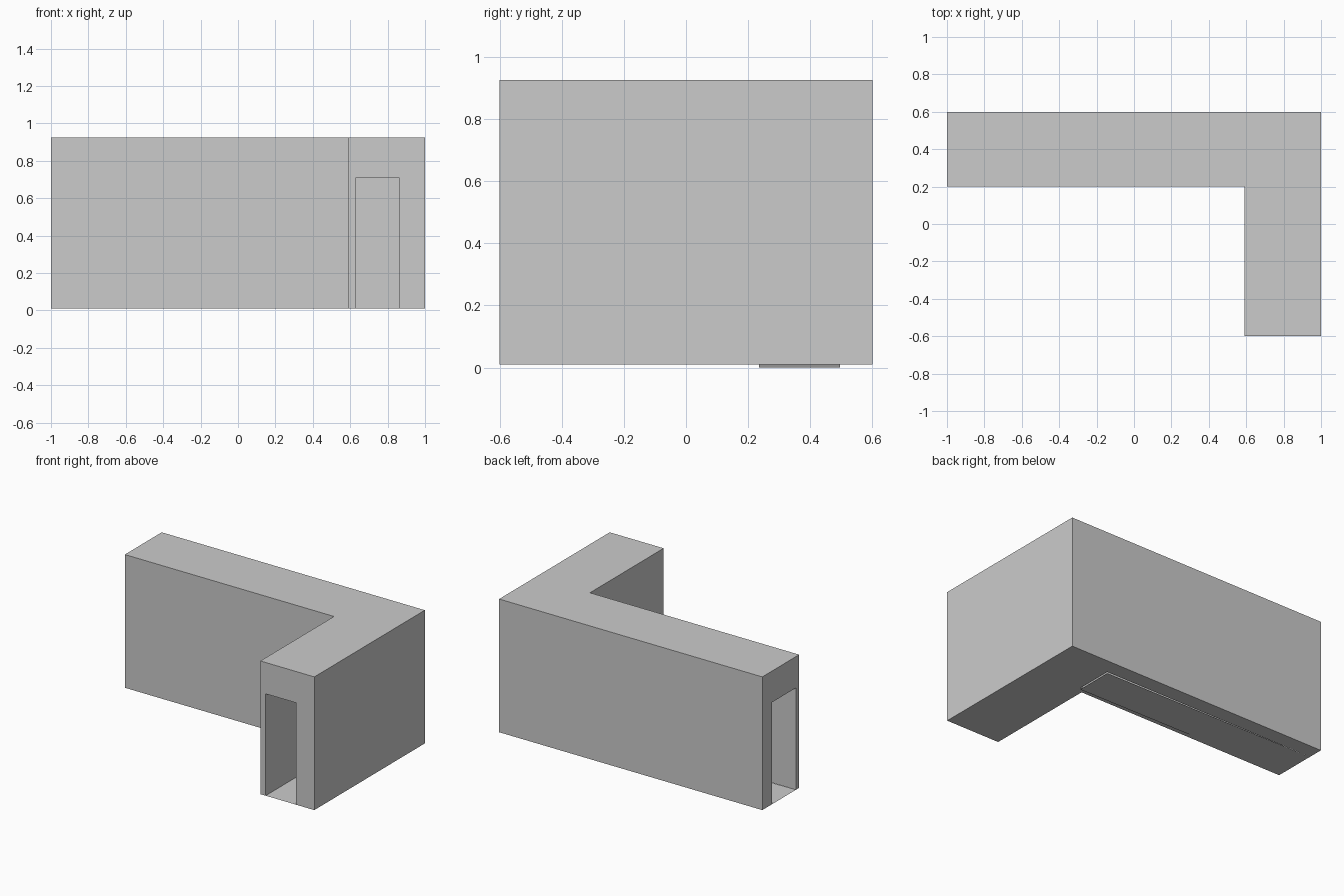
import bpy

if "Cube" in bpy.data.objects:
    bpy.data.objects.remove(bpy.data.objects["Cube"])

BASE, CEILING, TOP = 0.01, 0.71, 0.925


def add_mesh(name, verts, faces):
    mesh = bpy.data.meshes.new(name)
    mesh.from_pydata(verts, [], faces)
    mesh.update()
    obj = bpy.data.objects.new(name, mesh)
    bpy.context.collection.objects.link(obj)
    return obj


# Stations along the bend: left end, mitred corner, front end.
# Each lists outer wall, outer tunnel side, inner tunnel side, inner wall.
stations = [
    [(-1, 0.60), (-1, 0.495), (-1, 0.235), (-1, 0.20)],
    [(1, 0.60), (0.86, 0.495), (0.63, 0.235), (0.59, 0.20)],
    [(1, -0.60), (0.86, -0.60), (0.63, -0.60), (0.59, -0.60)],
]

# Arch-shaped corridor shell swept round the corner
verts = []
for a, b, c, d in stations:
    verts += [(*a, BASE), (*a, TOP), (*d, TOP), (*d, BASE),
              (*c, BASE), (*c, CEILING), (*b, CEILING), (*b, BASE)]
faces = []
for s in (0, 8):
    for i in range(8):
        j = (i + 1) % 8
        faces.append((s + i, s + 8 + i, s + 8 + j, s + j))

# End walls framing the openings
for s, flip in ((0, False), (16, True)):
    for quad in ((0, 1, 6, 7), (1, 2, 5, 6), (2, 3, 4, 5)):
        face = [s + i for i in quad]
        faces.append(face[::-1] if flip else face)
add_mesh("corridor_shell", verts, faces)

# Thin tunnel floors, the long one sloping very slightly towards the corner
add_mesh("long_leg_floor",
         [(-1, 0.235, BASE), (0.63, 0.235, 0), (0.63, 0.495, 0), (-1, 0.495, BASE)],
         [(0, 1, 2, 3)])
add_mesh("front_leg_floor",
         [(0.63, -0.60, BASE), (0.86, -0.60, BASE),
          (0.86, 0.495, BASE), (0.63, 0.495, BASE)],
         [(0, 1, 2, 3)])
